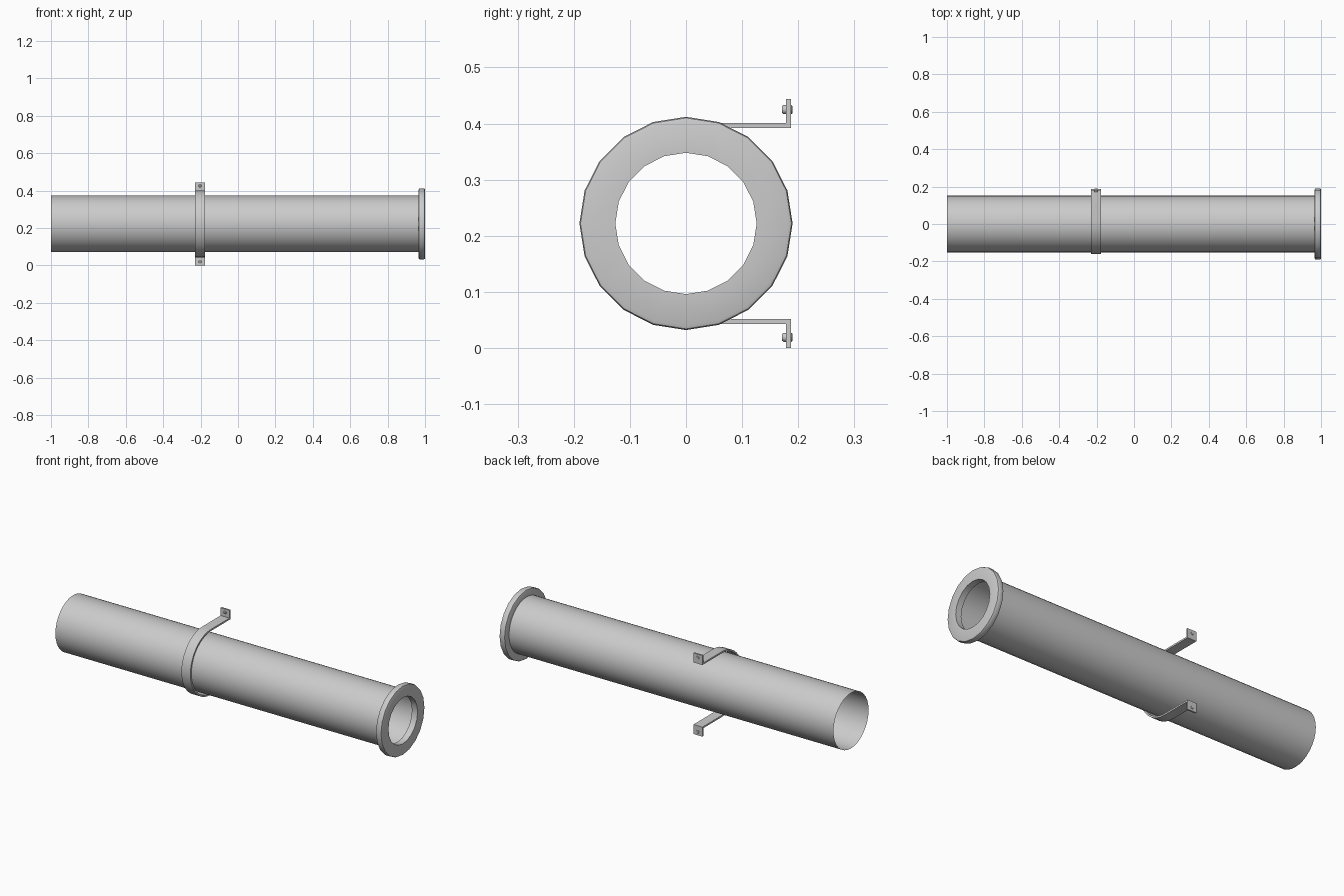
import bpy, bmesh
from math import sin, cos, pi, radians

if "Cube" in bpy.data.objects:
    bpy.data.objects.remove(bpy.data.objects["Cube"])

CZ = 0.222          # height of the pipe axis
CX = -0.203         # strap position along the pipe


def finish(name, bm, angle=30):
    bmesh.ops.recalc_face_normals(bm, faces=bm.faces)
    me = bpy.data.meshes.new(name)
    bm.to_mesh(me)
    bm.free()
    ob = bpy.data.objects.new(name, me)
    bpy.context.collection.objects.link(ob)
    bpy.ops.object.select_all(action='DESELECT')
    ob.select_set(True)
    bpy.context.view_layer.objects.active = ob
    bpy.ops.object.shade_smooth_by_angle(angle=radians(angle))
    return ob


def lathe_x(name, profile, sides, closed):
    """Spin an (x, radius) profile around the pipe axis."""
    bm = bmesh.new()
    rings = []
    for i in range(sides):
        a = 2 * pi * i / sides
        rings.append([bm.verts.new((x, r * sin(a), CZ + r * cos(a))) for x, r in profile])
    n = len(profile)
    for i in range(sides):
        p, q = rings[i], rings[(i + 1) % sides]
        for j in range(n if closed else n - 1):
            k = (j + 1) % n
            bm.faces.new((p[j], p[k], q[k], q[j]))
    return finish(name, bm)


# open thin-walled pipe
lathe_x("pipe", [(-1, 0.152), (0.968, 0.152)], 32, False)

# flange with softened outer rim
lathe_x("flange", [(0.966, 0.126), (0.966, 0.184), (0.968, 0.188), (0.972, 0.190),
                   (0.993, 0.190), (0.998, 0.188), (1.0, 0.183), (1.0, 0.126)], 20, True)

# strap: half loop round the front, straight arms, outward tabs
RI, RO, YC, W = 0.170, 0.179, 0.018, 0.027
STEPS = 20
arc = [pi / 2 + pi * i / STEPS for i in range(STEPS + 1)]
inner = [(YC + RI * cos(a), RI * sin(a)) for a in arc]
outer = [(YC + RO * cos(a), RO * sin(a)) for a in arc]
inner = [(0.187, 0.222), (0.187, RI)] + inner + [(0.187, -RI), (0.187, -0.222)]
outer = [(0.178, 0.222), (0.178, RO)] + outer + [(0.178, -RO), (0.178, -0.222)]
bm = bmesh.new()
rows = []
for (yi, zi), (yo, zo) in zip(inner, outer):
    rows.append([bm.verts.new(c) for c in (
        (CX - W, yi, CZ + zi), (CX + W, yi, CZ + zi),
        (CX + W, yo, CZ + zo), (CX - W, yo, CZ + zo))])
for p, q in zip(rows, rows[1:]):
    for j in range(4):
        k = (j + 1) % 4
        bm.faces.new((p[j], p[k], q[k], q[j]))
bm.faces.new(rows[0])
bm.faces.new(rows[-1])
finish("strap", bm)

# bolts through the two tabs, with chamfered ends
for name, z in (("upper_bolt", CZ + 0.203), ("lower_bolt", CZ - 0.203)):
    bm = bmesh.new()
    prof = [(0.171, 0.006), (0.174, 0.008), (0.188, 0.008), (0.190, 0.006)]
    rings = [[bm.verts.new((CX + r * cos(2 * pi * i / 12), y, z + r * sin(2 * pi * i / 12)))
              for i in range(12)] for y, r in prof]
    for p, q in zip(rings, rings[1:]):
        for i in range(12):
            k = (i + 1) % 12
            bm.faces.new((p[i], p[k], q[k], q[i]))
    bm.faces.new(rings[0])
    bm.faces.new(rings[-1])
    finish(name, bm, 32)
